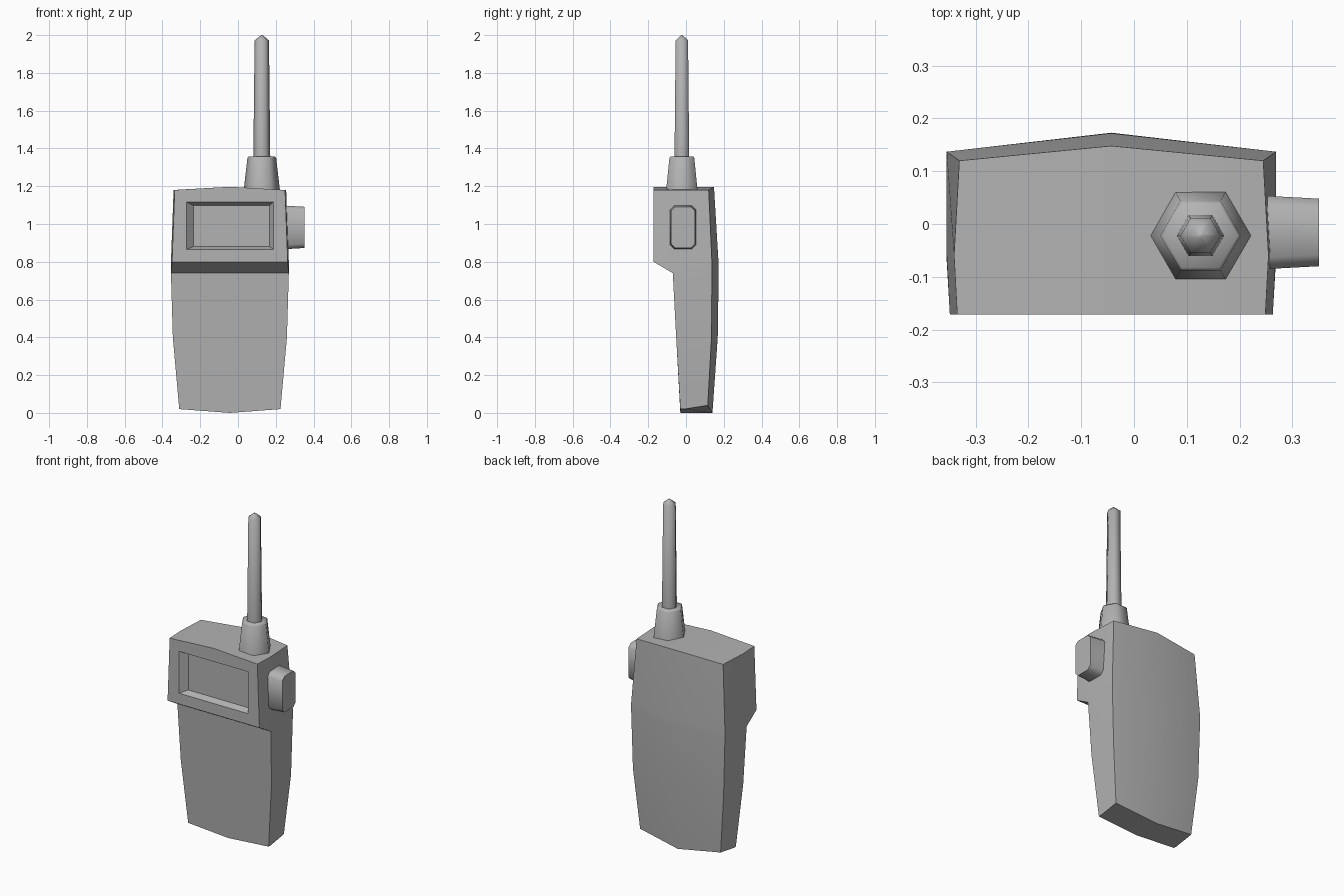
import bpy, bmesh
from math import radians, pi, cos, sin

old = bpy.data.objects.get("Cube")
if old:
    bpy.data.objects.remove(old, do_unlink=True)

grey = bpy.data.materials.new("matte_grey")
grey.use_nodes = True
GREY = (0.45, 0.45, 0.45, 1)
grey.diffuse_color = GREY
grey.node_tree.nodes["Principled BSDF"].inputs["Base Color"].default_value = GREY


def bridge(bm, a, b):
    """Join two equal closed loops with quads."""
    for i in range(len(a)):
        j = (i + 1) % len(a)
        bm.faces.new((a[i], a[j], b[j], b[i]))


def finish(bm, name, angle):
    bmesh.ops.recalc_face_normals(bm, faces=bm.faces)
    mesh = bpy.data.meshes.new(name)
    bm.to_mesh(mesh)
    bm.free()
    mesh.materials.append(grey)
    obj = bpy.data.objects.new(name, mesh)
    bpy.context.collection.objects.link(obj)
    bpy.ops.object.select_all(action='DESELECT')
    obj.select_set(True)
    bpy.context.view_layer.objects.active = obj
    bpy.ops.object.shade_smooth_by_angle(angle=radians(angle))
    return obj


# Body: stacked cross-sections, bowed at the back and along the centre line
CX = -0.043
# front z, back z, centre z, front half-width, side half-width, front y, back y, spine y
rows = [
    (0.02, 0.04, 0.0, 0.268, 0.268, -0.03, 0.115, 0.14),
    (0.4, 0.4, 0.4, 0.302, 0.302, -0.052, 0.135, 0.168),
    (0.74, 0.74, 0.74, 0.312, 0.312, -0.07, 0.137, 0.173),
    (0.8, 0.8, 0.8, 0.306, 0.312, -0.172, 0.137, 0.172),
    (1.18, 1.18, 1.197, 0.292, 0.298, -0.172, 0.12, 0.148),
]
bm = bmesh.new()
rings = []
for zf, zb, zc, wf, ws, yf, yb, ym in rows:
    ys = max(yf + 0.02, -0.06)
    wb = ws - (0.01 if zc > 1 else 0)
    half = [(wf, yf, zf), (ws, ys, zf), (wb, yb, zb)]
    pts = [(0, yf, zc)] + half + [(0, ym, zc)] + [(-x, y, z) for x, y, z in reversed(half)]
    rings.append([bm.verts.new((CX + x, y, z)) for x, y, z in pts])

for k in range(len(rings) - 1):
    a, b = rings[k], rings[k + 1]
    for i in range(8):
        if k == 3 and i in (0, 7):
            continue  # left open for the screen panel
        j = (i + 1) % 8
        bm.faces.new((a[i], a[j], b[j], b[i]))

# End caps, in strips across the centre line
for r in (rings[0], rings[-1]):
    bm.faces.new((r[0], r[1], r[2], r[3], r[4]))
    bm.faces.new((r[0], r[4], r[5], r[6], r[7]))


# Recessed screen with sloping walls
def screen_loop(x0, x1, z0, z1, y):
    xm = (x0 + x1) / 2
    return [bm.verts.new((x, y, z)) for x, z in
            ((x0, z0), (xm, z0), (x1, z0), (x1, z1), (xm, z1), (x0, z1))]


lo, hi = rings[3], rings[4]
front = [lo[7], lo[0], lo[1], hi[1], hi[0], hi[7]]
rim = screen_loop(-0.273, 0.188, 0.865, 1.117, -0.172)
floor = screen_loop(-0.236, 0.168, 0.88, 1.098, -0.135)
bridge(bm, front, rim)
bridge(bm, rim, floor)
bm.faces.new(floor)
finish(bm, "radio_body", 30)

# Side button: a cut-corner block tapering outwards
bm = bmesh.new()
loops = []
for x, hy, hz in ((0.22, 0.071, 0.117), (0.351, 0.064, 0.109)):
    c = 0.022
    outline = [(hy, hz - c), (hy - c, hz), (c - hy, hz), (-hy, hz - c),
               (-hy, c - hz), (c - hy, -hz), (hy - c, -hz), (hy, c - hz)]
    loops.append([bm.verts.new((x, y - 0.016, z + 0.982)) for y, z in outline])
bridge(bm, *loops)
for loop in loops:
    bm.faces.new(loop)
finish(bm, "side_button", 50)


# Antenna parts: six-sided turned profiles
def hex_turning(name, profile, angle):
    bm = bmesh.new()
    loops = [[bm.verts.new((0.126 + r * cos(i * pi / 3), -0.022 + r * sin(i * pi / 3), z))
              for i in range(6)] for r, z in profile]
    for a, b in zip(loops, loops[1:]):
        bridge(bm, a, b)
    bm.faces.new(loops[0])
    bm.faces.new(loops[-1])
    return finish(bm, name, angle)


hex_turning("antenna_base", [(0.097, 1.17), (0.076, 1.35), (0.07, 1.357)], 62)
hex_turning("antenna_rod", [(0.045, 1.34), (0.038, 1.972), (0.004, 2.0)], 62)
